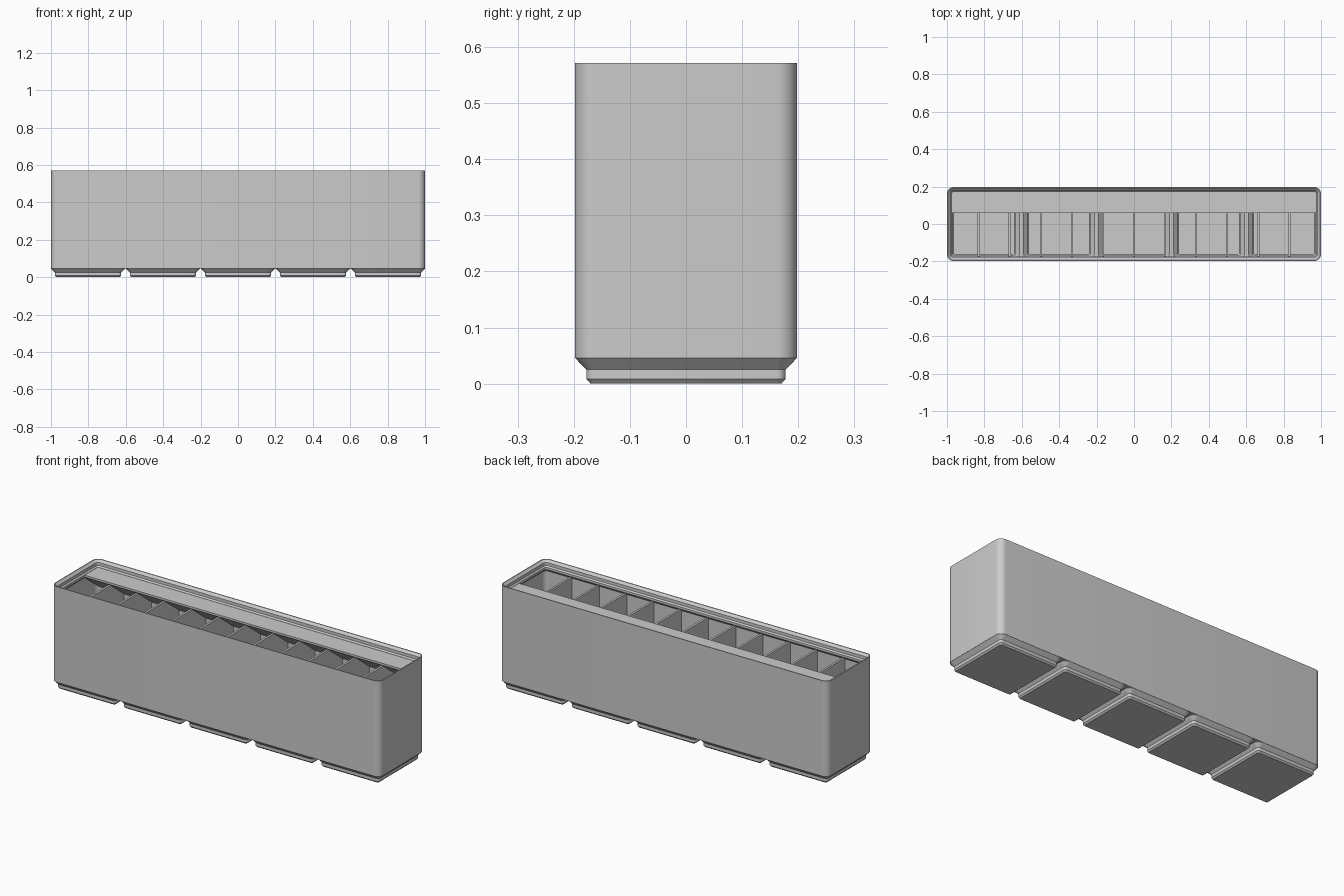
import bpy
import bmesh
from math import cos, sin, pi

cube = bpy.data.objects.get("Cube")
if cube:
    bpy.data.objects.remove(cube, do_unlink=True)

# Overall proportions
HALF_X, HALF_Y, CORNER = 1.0, 0.198, 0.036
TOP, SHELF_Z, DIVIDER_Z = 0.571, 0.534, 0.515
PITCH, FEET, COMPARTMENTS = 0.401, 5, 12

grey = bpy.data.materials.new("light grey plastic")
grey.use_nodes = True
grey.diffuse_color = (0.6, 0.6, 0.6, 1)
shader = next(n for n in grey.node_tree.nodes if n.type == "BSDF_PRINCIPLED")
shader.inputs["Base Color"].default_value = grey.diffuse_color
shader.inputs["Roughness"].default_value = 0.6


def finish(bm, name):
    bmesh.ops.recalc_face_normals(bm, faces=bm.faces)
    mesh = bpy.data.meshes.new(name)
    bm.to_mesh(mesh)
    bm.free()
    mesh.materials.append(grey)
    obj = bpy.data.objects.new(name, mesh)
    bpy.context.collection.objects.link(obj)
    return obj


def rounded_ring(bm, half_x, half_y, radius, z, cx, steps=8):
    ring = []
    for quarter, (sx, sy) in enumerate([(1, 1), (-1, 1), (-1, -1), (1, -1)]):
        for i in range(steps + 1):
            a = (quarter + i / steps) * pi / 2
            ring.append(bm.verts.new((cx + sx * (half_x - radius) + radius * cos(a),
                                      sy * (half_y - radius) + radius * sin(a), z)))
    return ring


def loft(name, half_x, half_y, profile, cx=0.0):
    """Closed solid through rounded rectangles given as (inset, z) steps."""
    bm = bmesh.new()
    rings = [rounded_ring(bm, half_x - d, half_y - d, max(CORNER - d, 0.006), z, cx)
             for d, z in profile]
    for low, high in zip(rings, rings[1:]):
        for i in range(len(low)):
            j = (i + 1) % len(low)
            bm.faces.new((low[i], low[j], high[j], high[i]))
    bm.faces.new(rings[0][::-1])
    bm.faces.new(rings[-1])
    return finish(bm, name)


def extrude_x(name, outline, x0, x1):
    """Prism along x from a (y, z) outline."""
    bm = bmesh.new()
    face = bm.faces.new([bm.verts.new((x0, y, z)) for y, z in outline])
    ext = bmesh.ops.extrude_face_region(bm, geom=[face])
    moved = [v for v in ext["geom"] if isinstance(v, bmesh.types.BMVert)]
    bmesh.ops.translate(bm, verts=moved, vec=(x1 - x0, 0, 0))
    return finish(bm, name)


def cut(target, cutter):
    mod = target.modifiers.new("cut", "BOOLEAN")
    mod.operation = "DIFFERENCE"
    mod.solver = "EXACT"
    mod.object = cutter
    activate(target)
    bpy.ops.object.modifier_apply(modifier=mod.name)


def activate(obj):
    bpy.ops.object.select_all(action="DESELECT")
    obj.select_set(True)
    bpy.context.view_layer.objects.active = obj


parts, cutters = [], []

# Outer box, hollowed by a cavity that includes the stepped stacking rim
body = loft("body", HALF_X, HALF_Y, [(0, 0.046), (0, TOP)])
cavity = loft("cavity_cutter", HALF_X, HALF_Y, [
    (0.01, 0.052), (0.01, 0.508), (0.025, 0.523), (0.025, 0.535),
    (0.018, 0.542), (0.018, 0.5585), (0.0055, TOP), (0.0005, 0.576)])
cut(body, cavity)
parts.append(body)
cutters.append(cavity)

# Stepped hollow feet; the floor follows their inside
for i in range(FEET):
    cx = (i - (FEET - 1) / 2) * PITCH
    foot = loft(f"foot_{i + 1}", HALF_Y, HALF_Y, [
        (0.028, 0), (0.0205, 0.008), (0.0205, 0.025), (0.0005, 0.0455), (0.0005, 0.05)], cx)
    hollow = loft(f"foot_cutter_{i + 1}", HALF_Y, HALF_Y, [
        (0.036, 0.012), (0.029, 0.02), (0.029, 0.03), (0.0095, 0.0495), (0.0095, 0.06)], cx)
    cut(foot, hollow)
    cut(body, hollow)
    parts.append(foot)
    cutters.append(hollow)

# Thin dividers that follow the foot section down to the floor
side = [(0.165, 0.01), (0.173, 0.018), (0.173, 0.028), (0.193, 0.05), (0.193, DIVIDER_Z)]
section = side + [(-y, z) for y, z in reversed(side)]
spacing, half_thick = 0.166, 0.0058
for i in range(1, COMPARTMENTS):
    x = (i - COMPARTMENTS / 2) * spacing
    parts.append(extrude_x(f"divider_{i}", section, x - half_thick, x + half_thick))

# Label shelf along the back with a sloped support below
parts.append(extrude_x("label_shelf", [
    (0.0585, SHELF_Z), (0.19, SHELF_Z), (0.19, 0.42), (0.0585, SHELF_Z - 0.011)], -0.98, 0.98))

for helper in cutters:
    bpy.data.objects.remove(helper, do_unlink=True)

# Smooth rounded corners, keep the other edges crisp
for part in parts:
    activate(part)
    bpy.ops.object.shade_smooth_by_angle(angle=pi / 6)
